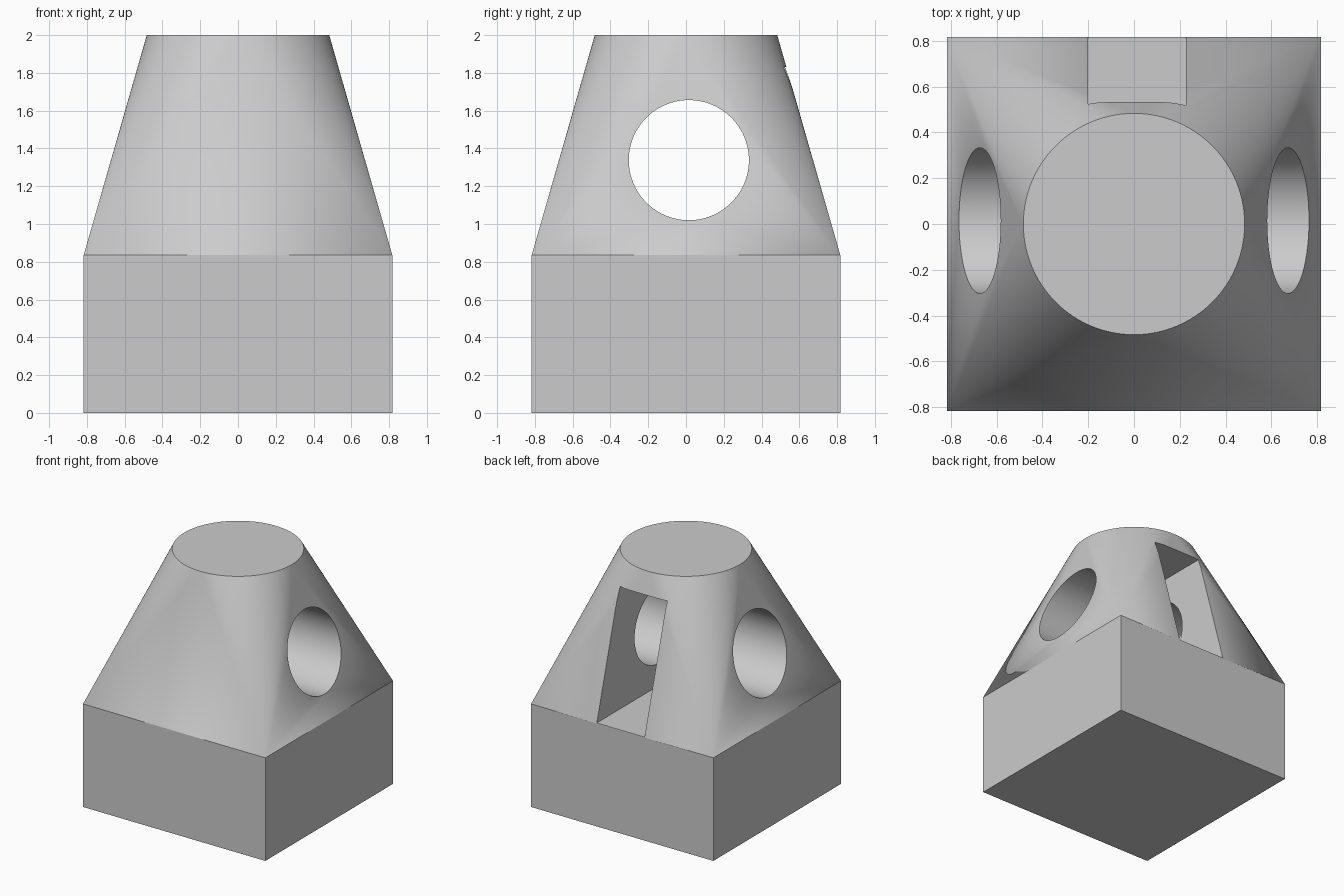
import bpy, bmesh, math
from mathutils import Matrix

cube = bpy.data.objects.get("Cube")
if cube:
    bpy.data.objects.remove(cube, do_unlink=True)

HALF, SHOULDER, HEIGHT, RADIUS, SEGS = 0.817, 0.835, 2.0, 0.483, 128

grey = bpy.data.materials.new("plain grey")
grey.use_nodes = True
colour = (0.6, 0.6, 0.6, 1)
grey.diffuse_color = colour
grey.node_tree.nodes["Principled BSDF"].inputs["Base Color"].default_value = colour


def make_object(name, bm):
    bmesh.ops.recalc_face_normals(bm, faces=bm.faces[:])
    mesh = bpy.data.meshes.new(name)
    bm.to_mesh(mesh)
    bm.free()
    mesh.materials.append(grey)
    obj = bpy.data.objects.new(name, mesh)
    bpy.context.collection.objects.link(obj)
    return obj


# Square block that tapers into a round top
bm = bmesh.new()
corners = [(HALF, HALF), (-HALF, HALF), (-HALF, -HALF), (HALF, -HALF)]
base = [bm.verts.new((x, y, 0)) for x, y in corners]
shoulder = [bm.verts.new((x, y, SHOULDER)) for x, y in corners]
rim = []
for i in range(SEGS):
    a = math.tau * i / SEGS
    rim.append(bm.verts.new((RADIUS * math.cos(a), RADIUS * math.sin(a), HEIGHT)))
bm.faces.new(base[::-1])
bm.faces.new(rim)
quarter = SEGS // 4
for c in range(4):
    n = (c + 1) % 4
    bm.faces.new((base[c], base[n], shoulder[n], shoulder[c]))
    # flat triangle on each side, cone fan at each corner
    bm.faces.new((shoulder[c], shoulder[n], rim[n * quarter]))
    for k in range(c * quarter, (c + 1) * quarter):
        bm.faces.new((shoulder[c], rim[(k + 1) % SEGS], rim[k]))
body = make_object("tapered_body", bm)

# Round hole running from side to side
bm = bmesh.new()
bmesh.ops.create_cone(bm, cap_ends=True, segments=96, radius1=0.318, radius2=0.318,
                      depth=3, matrix=Matrix.Translation((0, 0.015, 1.338))
                      @ Matrix.Rotation(math.pi / 2, 4, 'Y'))
hole = make_object("hole_cutter", bm)

# Upright slot in the back, reaching the hole
bm = bmesh.new()
bmesh.ops.create_cube(bm, size=1)
x0, x1, y0, y1, z0, z1 = -0.2, 0.228, -0.3, 1.0, 0.838, 1.83
bmesh.ops.scale(bm, vec=(x1 - x0, y1 - y0, z1 - z0), verts=bm.verts)
bmesh.ops.translate(bm, vec=((x0 + x1) / 2, (y0 + y1) / 2, (z0 + z1) / 2), verts=bm.verts)
slot = make_object("slot_cutter", bm)

bpy.ops.object.select_all(action='DESELECT')
body.select_set(True)
bpy.context.view_layer.objects.active = body
for cutter in (hole, slot):
    mod = body.modifiers.new(cutter.name, 'BOOLEAN')
    mod.operation = 'DIFFERENCE'
    mod.solver = 'EXACT'
    mod.object = cutter
    bpy.ops.object.modifier_apply(modifier=mod.name)
    bpy.data.objects.remove(cutter, do_unlink=True)

bpy.ops.object.shade_smooth_by_angle(angle=math.radians(10))
